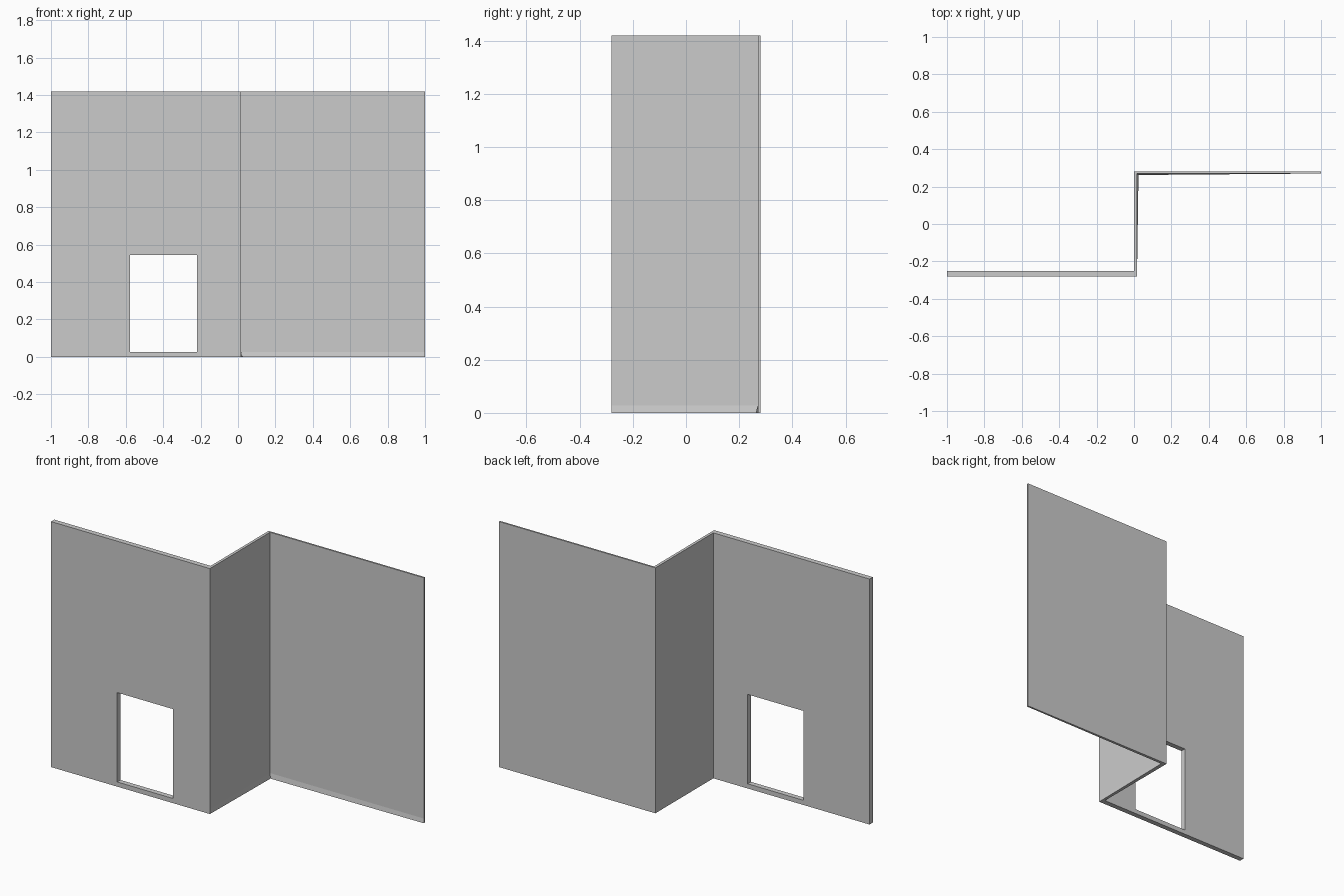
import bpy
import bmesh

if "Cube" in bpy.data.objects:
    bpy.data.objects.remove(bpy.data.objects["Cube"])

# Z-shaped wall plan: paired front and back points along its length
FRONT = [(-1, -.28), (-.577, -.28), (-.22, -.28), (.016, -.28), (.016, .27), (1, .27)]
BACK = [(-1, -.25), (-.577, -.25), (-.22, -.25), (0, -.25), (0, .28), (1, .28)]
LEVELS = [0, .027, .544, 1.42]
WINDOW = (1, 1)  # plan segment and level left open

bm = bmesh.new()


def make_grid(points):
    return [[bm.verts.new((x, y, z)) for z in LEVELS] for x, y in points]


front, back = make_grid(FRONT), make_grid(BACK)
# the skirting flares slightly at the foot of the inside corner
front[4][0].co.x += .008
front[4][0].co.y -= .008


def solid(i, j):
    return 0 <= i < len(FRONT) - 1 and 0 <= j < len(LEVELS) - 1 and (i, j) != WINDOW


def bridge(a, b):
    """Close the wall thickness between two neighbouring grid points."""
    (i, j), (k, m) = a, b
    bm.faces.new((front[i][j], front[k][m], back[k][m], back[i][j]))


# wall panels, with the ends, top, bottom and window reveal closed
for i in range(len(FRONT) - 1):
    for j in range(len(LEVELS) - 1):
        if not solid(i, j):
            continue
        loop = [(i, j), (i + 1, j), (i + 1, j + 1), (i, j + 1)]
        bm.faces.new([front[a][b] for a, b in loop])
        bm.faces.new([back[a][b] for a, b in reversed(loop)])
        for n, (di, dj) in enumerate([(0, -1), (1, 0), (0, 1), (-1, 0)]):
            if not solid(i + di, j + dj):
                bridge(loop[n], loop[(n + 1) % 4])

bmesh.ops.recalc_face_normals(bm, faces=bm.faces)
mesh = bpy.data.meshes.new("stepped_wall")
bm.to_mesh(mesh)
bm.free()
wall = bpy.data.objects.new("stepped_wall", mesh)
bpy.context.collection.objects.link(wall)
